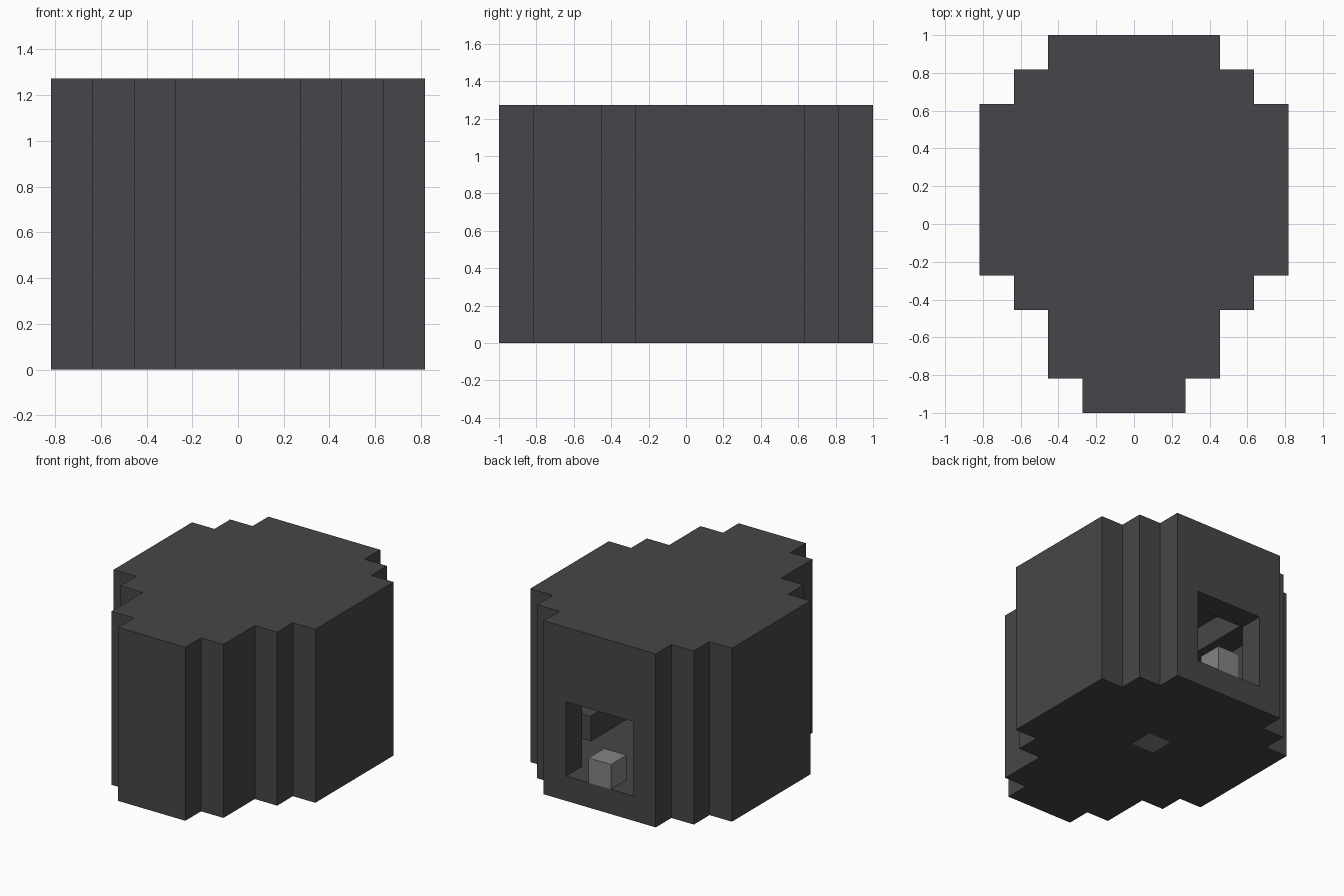
import bpy
import bmesh

cube = bpy.data.objects.get("Cube")
if cube:
    bpy.data.objects.remove(cube, do_unlink=True)

U = 2 / 11  # edge of one block


def material(name, color):
    mat = bpy.data.materials.new(name)
    mat.use_nodes = True
    mat.diffuse_color = color
    mat.node_tree.nodes["Principled BSDF"].inputs["Base Color"].default_value = color
    return mat


charcoal = material("charcoal", (0.062, 0.062, 0.069, 1))
grey = material("light grey", (0.23, 0.23, 0.23, 1))


def prism(name, outline, z0, z1, mat):
    """Extrude an outline, given in blocks, from z0 to z1."""
    bm = bmesh.new()
    base = bm.faces.new([bm.verts.new((x * U, y * U, z0 * U)) for x, y in outline])
    top = bmesh.ops.extrude_face_region(bm, geom=[base])["geom"]
    moved = [v for v in top if isinstance(v, bmesh.types.BMVert)]
    bmesh.ops.translate(bm, verts=moved, vec=(0, 0, (z1 - z0) * U))
    bmesh.ops.recalc_face_normals(bm, faces=bm.faces)
    mesh = bpy.data.meshes.new(name)
    bm.to_mesh(mesh)
    bm.free()
    mesh.materials.append(mat)
    obj = bpy.data.objects.new(name, mesh)
    bpy.context.scene.collection.objects.link(obj)
    return obj


def stepped(rows):
    """Symmetric stepped outline from (half width, y start, y end) rows."""
    right = [(w, y) for w, y0, y1 in rows for y in (y0, y1)]
    return right + [(-x, y) for x, y in reversed(right)]


def box(name, x0, x1, y0, y1, z0, z1, mat=charcoal):
    return prism(name, [(x0, y0), (x1, y0), (x1, y1), (x0, y1)], z0, z1, mat)


# Solid stepped body
shell = prism("shell", stepped([
    (1.5, -5.5, -4.5), (2.5, -4.5, -2.5), (3.5, -2.5, -1.5),
    (4.5, -1.5, 3.5), (3.5, 3.5, 4.5), (2.5, 4.5, 5.5)]), 0, 7, charcoal)

# Inner room, rear window and floor socket, cut out of the body
cutters = [
    prism("room_cutter", stepped([
        (1.5, -4.5, -2.5), (2.5, -2.5, -1.5),
        (3.5, -1.5, 3.5), (2.5, 3.5, 4.5)]), 1, 6, charcoal),
    box("window_cutter", -1.5, 1.5, 4, 6, 1, 4),
    box("socket_cutter", -0.5, 0.5, 0.5, 1.5, -0.5, 1.5),
]
for cutter in cutters:
    cutter.hide_render = True
    mod = shell.modifiers.new(cutter.name, "BOOLEAN")
    mod.operation = "DIFFERENCE"
    mod.solver = "EXACT"
    mod.object = cutter

# Bake the cuts and drop the cutters
bpy.context.view_layer.update()
depsgraph = bpy.context.evaluated_depsgraph_get()
cut_mesh = bpy.data.meshes.new_from_object(shell.evaluated_get(depsgraph))
shell.modifiers.clear()
shell.data = cut_mesh
for cutter in cutters:
    bpy.data.objects.remove(cutter, do_unlink=True)

# Inner ledges along both side walls
for side, s in (("left", 1), ("right", -1)):
    box(side + "_lower_ledge", s * 2.5, s * 3.5, -1.5, 2.5, 1, 2)
    box(side + "_upper_ledge", s * 2.5, s * 3.5, -1.5, 3.5, 5, 6)

# Light blocks on the window sill and in the floor
box("sill_block", -0.5, 0.5, 4.5, 5.5, 1, 2, grey)
box("floor_block", -0.5, 0.5, 0.5, 1.5, 0, 1, grey)
